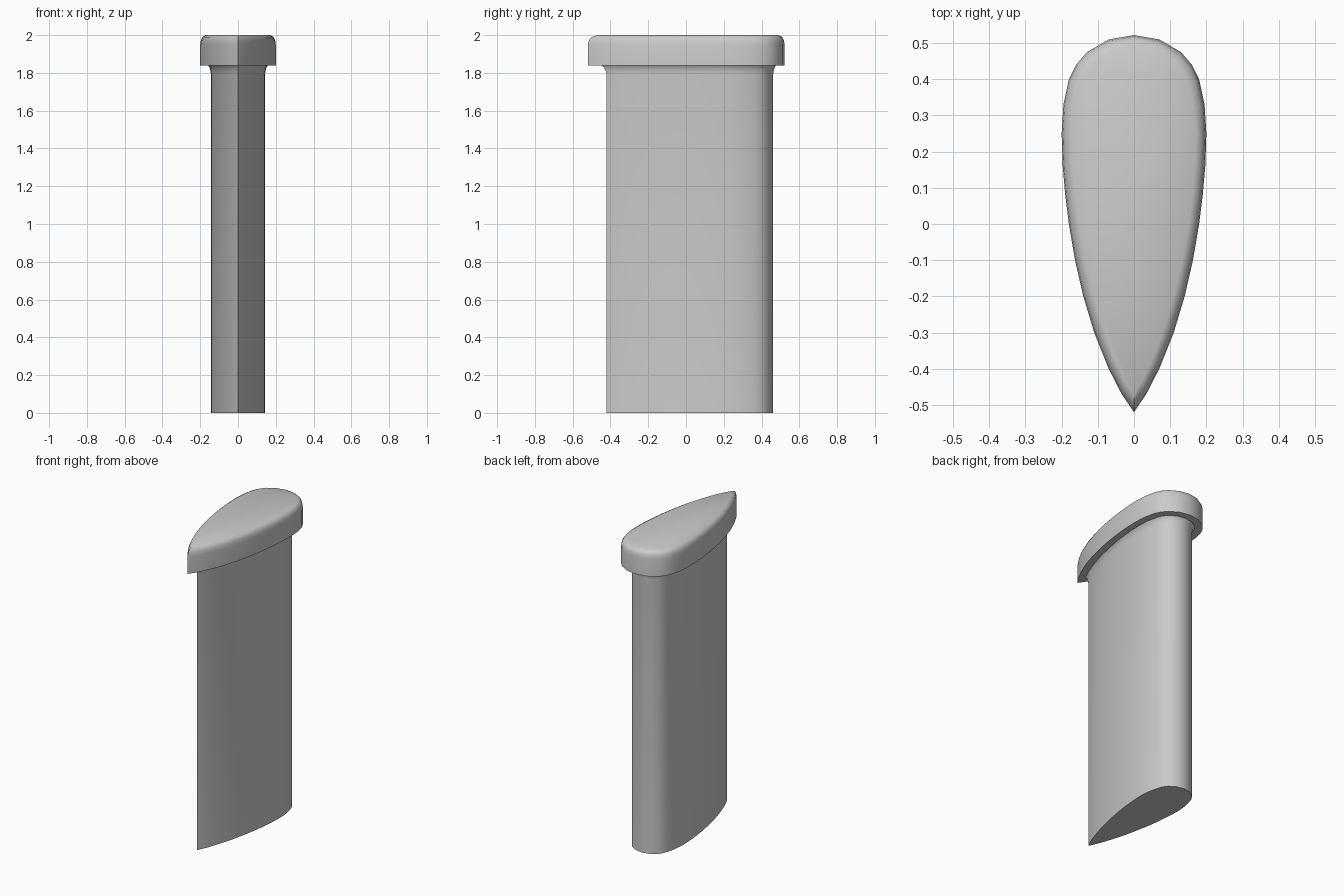
import bpy, bmesh, math

if "Cube" in bpy.data.objects:
    bpy.data.objects.remove(bpy.data.objects["Cube"])

# Half outlines of the teardrop, from round back to pointed front
CAP = [(0, .522), (.07, .51), (.13, .475), (.16, .44), (.18, .40), (.195, .33),
       (.2, .25), (.197, .16), (.19, .08), (.18, 0), (.163, -.1), (.14, -.2),
       (.11, -.3), (.07, -.4), (.034, -.47), (0, -.52)]
SHAFT = [(0, .461), (.052, .45), (.092, .423), (.112, .395), (.124, .362), (.137, .305),
         (.143, .24), (.14, .16), (.133, .08), (.122, 0), (.105, -.09), (.085, -.18),
         (.059, -.27), (.034, -.345), (.015, -.39), (0, -.42)]


def outline(t):
    """Mirrored outline blended from shaft (t=0) to cap (t=1)."""
    half = [(a[0] + (b[0] - a[0]) * t, a[1] + (b[1] - a[1]) * t)
            for a, b in zip(SHAFT, CAP)]
    return half + [(-x, y) for x, y in half[-2:0:-1]]


def loft(name, levels, bottom, top):
    bm = bmesh.new()
    rings = [[bm.verts.new((x, y, z)) for x, y in outline(t)] for t, z in levels]
    for lo, hi in zip(rings, rings[1:]):
        n = len(lo)
        for i in range(n):
            j = (i + 1) % n
            bm.faces.new((lo[i], hi[i], hi[j], lo[j])[::-1])
    if bottom:
        bm.faces.new(rings[0])
    if top:
        bm.faces.new(rings[-1])
    # outline runs clockwise seen from above
    for f in bm.faces:
        f.normal_update()
        c = f.calc_center_median()
        if abs(f.normal.z) > .99:
            outward = f.normal.z * (1 if c.z > 1.9 else -1)
        else:
            outward = f.normal.x * c.x + f.normal.y * (c.y - .1)
        if outward < 0:
            f.normal_flip()
    me = bpy.data.meshes.new(name)
    bm.to_mesh(me)
    bm.free()
    ob = bpy.data.objects.new(name, me)
    bpy.context.collection.objects.link(ob)
    bpy.ops.object.select_all(action='DESELECT')
    ob.select_set(True)
    bpy.context.view_layer.objects.active = ob
    bpy.ops.object.shade_smooth_by_angle(angle=math.radians(42))
    return ob


# Tall teardrop shaft with a small flare under the cap
loft("shaft", [(0, 0), (0, 1.79), (.05, 1.81), (.13, 1.828), (.25, 1.838)], True, False)

# Overhanging cap with flat underside and rounded top rim
loft("cap", [(.25, 1.838), (1, 1.838), (1, 1.95), (.94, 1.973), (.8, 1.99), (.5, 2.0)],
     False, True)
